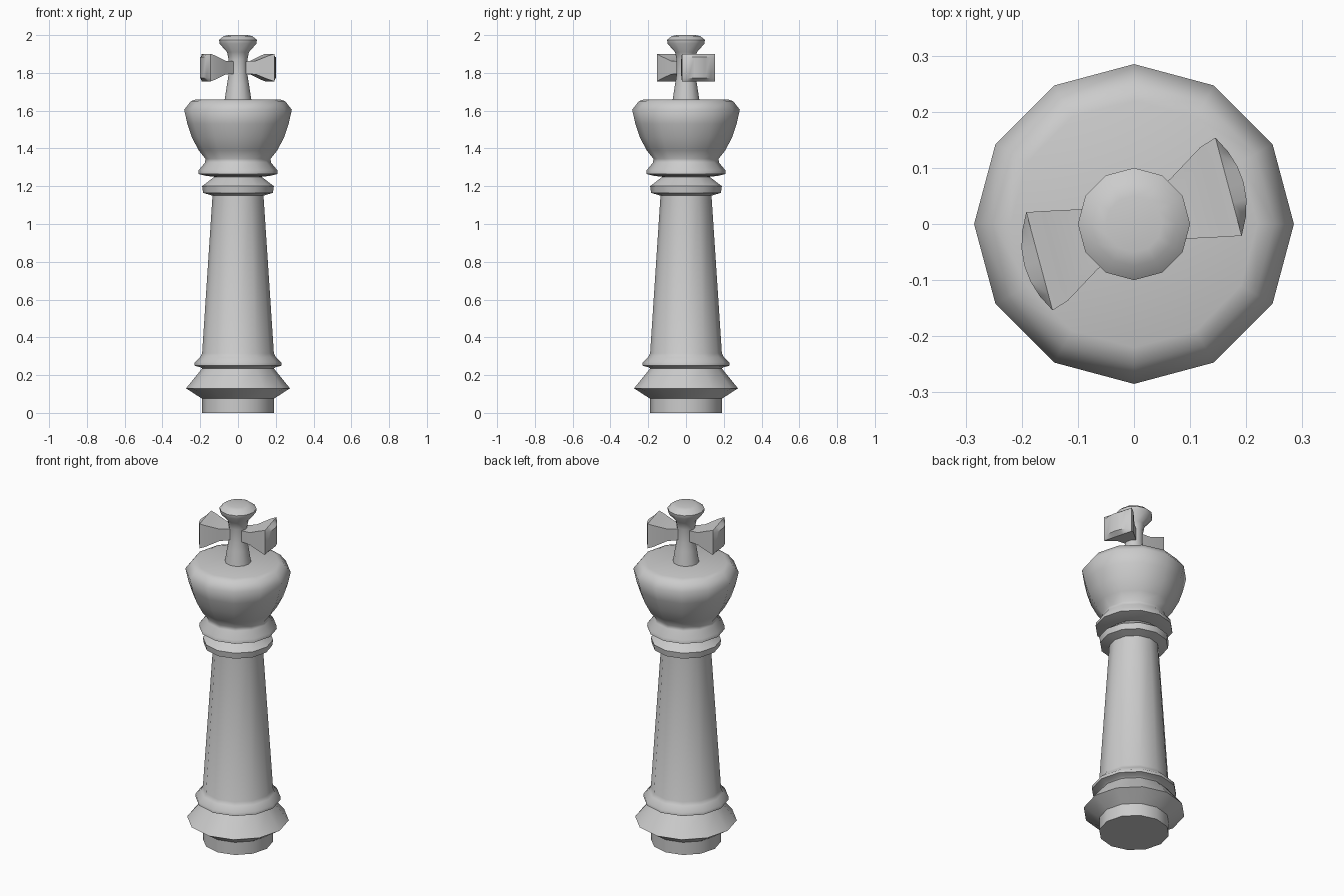
import bpy, bmesh, math

if "Cube" in bpy.data.objects:
    bpy.data.objects.remove(bpy.data.objects["Cube"])

SIDES = 12


def finish(name, bm, angle):
    bmesh.ops.remove_doubles(bm, verts=bm.verts, dist=1e-5)
    bmesh.ops.recalc_face_normals(bm, faces=bm.faces)
    mesh = bpy.data.meshes.new(name)
    bm.to_mesh(mesh)
    bm.free()
    obj = bpy.data.objects.new(name, mesh)
    bpy.context.collection.objects.link(obj)
    bpy.ops.object.select_all(action='DESELECT')
    obj.select_set(True)
    bpy.context.view_layer.objects.active = obj
    bpy.ops.object.shade_smooth_by_angle(angle=math.radians(angle))
    return obj


def skin(bm, rings, cap_start=True, cap_end=True):
    loops = [[bm.verts.new(p) for p in ring] for ring in rings]
    for a, b in zip(loops, loops[1:]):
        n = len(a)
        for i in range(n):
            j = (i + 1) % n
            bm.faces.new((a[i], a[j], b[j], b[i]))
    if cap_start:
        bm.faces.new(loops[0][::-1])
    if cap_end:
        bm.faces.new(loops[-1])


def lathe(name, profile, angle=50):
    bm = bmesh.new()
    turns = [2 * math.pi * i / SIDES for i in range(SIDES)]
    skin(bm, [[(r * math.cos(t), r * math.sin(t), z) for t in turns] for r, z in profile])
    return finish(name, bm, angle)


# Turned body: foot, flared ring, collar, tapered shaft, neck rings and head
lathe("turned_body", [
    (0.19, 0), (0.19, 0.075), (0.275, 0.13), (0.19, 0.235), (0.20, 0.242),
    (0.23, 0.25), (0.23, 0.267), (0.20, 0.295), (0.19, 0.315), (0.135, 1.15),
    (0.185, 1.165), (0.19, 1.20), (0.125, 1.25), (0.17, 1.255), (0.21, 1.265),
    (0.208, 1.285), (0.175, 1.325), (0.172, 1.345), (0.208, 1.39), (0.245, 1.46),
    (0.268, 1.53), (0.285, 1.605), (0.25, 1.65), (0.22, 1.66)])

# Upright of the finial with its flared tip
lathe("finial_stem", [
    (0.072, 1.65), (0.058, 1.74), (0.05, 1.79), (0.05, 1.87), (0.058, 1.91),
    (0.098, 1.955), (0.10, 1.975), (0.075, 1.995), (0.05, 2.0)])

# Flared side arms: (distance out, right edge, left edge, half height)
sections = [(0.03, -0.035, 0.035, 0.033), (0.085, -0.05, 0.062, 0.036),
            (0.15, -0.064, 0.102, 0.063), (0.18, -0.07, 0.111, 0.073)]
STEPS = 6
for name, turn in (("finial_arm_right", 15), ("finial_arm_left", 195)):
    c, s = math.cos(math.radians(turn)), math.sin(math.radians(turn))

    def place(u, v, z):
        return (u * c - v * s, u * s + v * c, 1.828 + z)

    def across(u, lo, hi, z, bulge=0.0):
        row = []
        for k in range(STEPS + 1):
            t = k / STEPS
            row.append(place(u + bulge * 4 * t * (1 - t), lo + (hi - lo) * t, z))
        return row

    bm = bmesh.new()
    skin(bm, [across(u, lo, hi, -h) + across(u, lo, hi, h)[::-1]
              for u, lo, hi, h in sections], cap_end=False)
    # Bulging end face
    u, lo, hi, h = sections[-1]
    rows = [across(u, lo, hi, z, b) for z, b in
            ((-h, 0), (-0.055, 0.028), (0.055, 0.028), (h, 0))]
    grid = [[bm.verts.new(p) for p in row] for row in rows]
    for a, b in zip(grid, grid[1:]):
        for i in range(STEPS):
            bm.faces.new((a[i], a[i + 1], b[i + 1], b[i]))
    finish(name, bm, 40)
